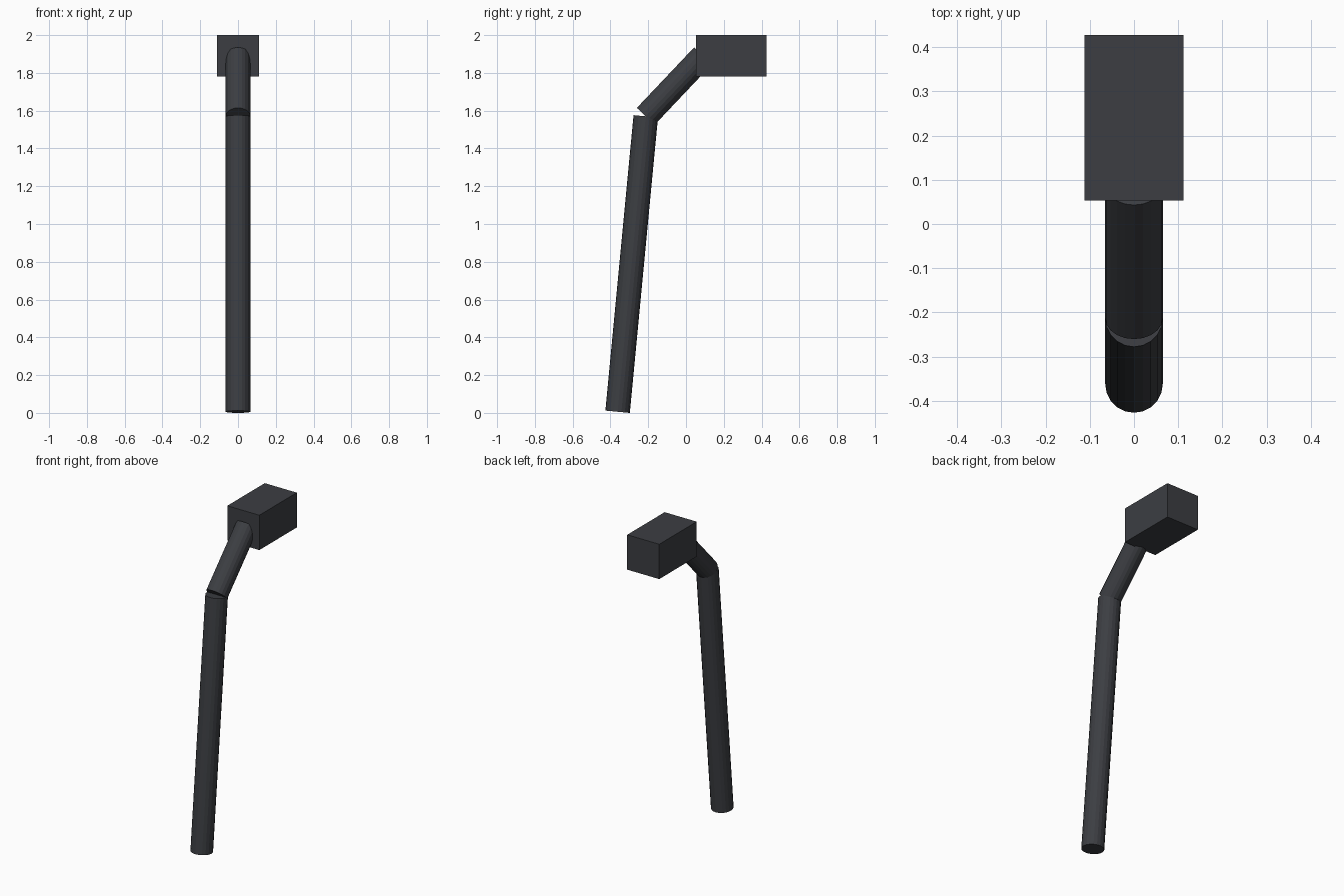
import bpy
from mathutils import Vector

if "Cube" in bpy.data.objects:
    bpy.data.objects.remove(bpy.data.objects["Cube"])

mat = bpy.data.materials.new("dark_metal")
mat.diffuse_color = (0.045, 0.048, 0.055, 1)
mat.use_nodes = True
mat.node_tree.nodes["Principled BSDF"].inputs["Base Color"].default_value = mat.diffuse_color


def tube(name, start, end, radius=0.065, sides=20):
    a, b = Vector(start), Vector(end)
    d = b - a
    bpy.ops.mesh.primitive_cylinder_add(
        vertices=sides, radius=radius, depth=d.length, location=(a + b) / 2)
    ob = bpy.context.object
    ob.name = name
    # tilt about x only, so facets stay mirrored across x = 0
    ob.rotation_euler = (Vector((0, 0, 1)).rotation_difference(d)).to_euler()
    ob.data.materials.append(mat)
    return ob


# long leaning pole and the bent arm that meets it
joint = (0, -0.213, 1.57)
tube("pole", (0, -0.362, 0.006), joint)
tube("arm", joint, (0, 0.09, 1.89))

# head block at the top
bpy.ops.mesh.primitive_cube_add(size=1, location=(0, 0.24, 1.89))
head = bpy.context.object
head.name = "head_block"
head.scale = (0.224, 0.374, 0.22)
head.data.materials.append(mat)
